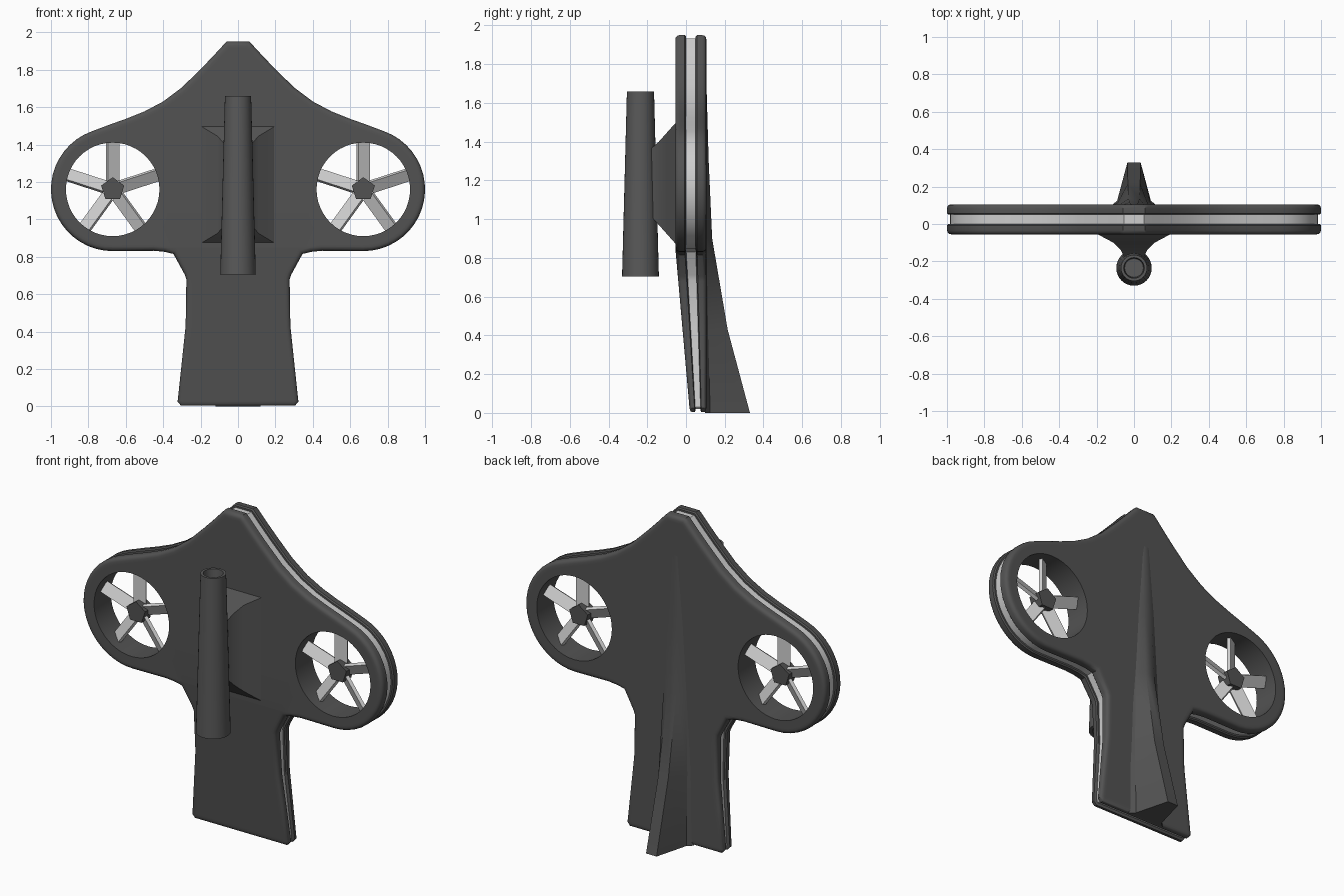
import bpy, bmesh, math
from mathutils import Matrix, Vector

if "Cube" in bpy.data.objects:
    bpy.data.objects.remove(bpy.data.objects["Cube"])


def material(name, v):
    m = bpy.data.materials.new(name)
    m.diffuse_color = (v, v, v, 1)
    m.use_nodes = True
    m.node_tree.nodes["Principled BSDF"].inputs["Base Color"].default_value = m.diffuse_color
    return m


DARK = material("dark grey", 0.085)
MID = material("tube grey", 0.1)
LIGHT = material("light grey", 0.62)
HOLE_X, HOLE_Z, HOLE_R = 0.67, 1.16, 0.25


def finish(bm, name, mats, angle=35):
    bmesh.ops.recalc_face_normals(bm, faces=bm.faces)
    me = bpy.data.meshes.new(name)
    bm.to_mesh(me)
    bm.free()
    for m in mats:
        me.materials.append(m)
    me.shade_smooth()
    me.set_sharp_from_angle(angle=math.radians(angle))
    ob = bpy.data.objects.new(name, me)
    bpy.context.collection.objects.link(ob)
    return ob


def bridge(bm, a, b, mat=0):
    n = len(a)
    for i in range(n):
        f = bm.faces.new((a[i], a[(i + 1) % n], b[(i + 1) % n], b[i]))
        f.material_index = mat


def loft(name, rings, mats, angle=35):
    bm = bmesh.new()
    loops = [[bm.verts.new(p) for p in r] for r in rings]
    for a, b in zip(loops, loops[1:]):
        bridge(bm, a, b)
    bm.faces.new(loops[0])
    bm.faces.new(loops[-1])
    return finish(bm, name, mats, angle)


# Body silhouette: right half from top to bottom, then mirrored
half = [(0.06, 1.95), (0.08, 1.93), (0.14, 1.865), (0.2, 1.803), (0.3, 1.705),
        (0.4, 1.63), (0.5, 1.577), (0.6, 1.537), (0.69, 1.505)]
half += [(HOLE_X + 0.33 * math.cos(math.radians(a)), HOLE_Z + 0.33 * math.sin(math.radians(a)))
         for a in range(70, -91, -8)]
half += [(0.45, 0.832), (0.39, 0.826), (0.345, 0.815), (0.285, 0.705), (0.276, 0.68),
         (0.28, 0.43), (0.298, 0.26), (0.323, 0.025), (0.305, 0.004)]
outline = half + [(-x, z) for x, z in reversed(half)]


def inset(points, d):
    out = []
    for i, p in enumerate(points):
        p, q, r = Vector(points[i - 1]), Vector(p), Vector(points[(i + 1) % len(points)])
        a, b = (q - p).normalized(), (r - q).normalized()
        n1, n2 = Vector((-a.y, a.x)), Vector((-b.y, b.x))
        out.append(q - (n1 + n2) * d / (1 + n1.dot(n2)))
    return out


def taper(co):
    # the stem gets thinner towards the bottom, the back stays flat
    t = min(1, max(0, (0.85 - co.z) / 0.85))
    co.y += (0.105 - co.y) * 0.47 * t


def slab(name, layers, mats, hole_mat=0):
    """layers: (inset, y) rings from one cap to the other"""
    bm = bmesh.new()
    loops = [[bm.verts.new((p[0], y, p[1])) for p in inset(outline, d)] for d, y in layers]
    for a, b in zip(loops, loops[1:]):
        bridge(bm, a, b)
    ends = [[loops[0]], [loops[-1]]]
    for s in (-1, 1):
        pair = []
        for k in (0, -1):
            ring = [bm.verts.new((s * HOLE_X + HOLE_R * math.cos(t * math.tau / 48), layers[k][1],
                                  HOLE_Z + HOLE_R * math.sin(t * math.tau / 48))) for t in range(48)]
            pair.append(ring)
            ends[k].append(ring)
        bridge(bm, pair[0], pair[1], hole_mat)
    for group in ends:
        edges = [bm.edges.get((r[i - 1], r[i])) for r in group for i in range(len(r))]
        bmesh.ops.triangle_fill(bm, edges=edges, use_beauty=True, normal=(0, -1, 0))
    bmesh.ops.bisect_plane(bm, geom=bm.verts[:] + bm.edges[:] + bm.faces[:],
                           plane_co=(0, 0, 0.85), plane_no=(0, 0, 1))
    for v in bm.verts:
        taper(v.co)
    return finish(bm, name, mats)


# Two rounded shells with a light strip between them
shell = [(0.03, 0.0), (0.007, 0.0), (0.0, -0.007), (0.0, -0.033), (0.003, -0.044),
         (0.01, -0.052), (0.021, -0.055), (0.035, -0.055)]
slab("front_shell", shell, [DARK])
slab("back_shell", [(d, 0.05 - y) for d, y in shell], [DARK])
slab("light_strip", [(0.017, -0.004), (0.017, 0.054)], [LIGHT, DARK], hole_mat=1)

# Rear fin, deepening and widening towards the bottom
rings = []
for z, wb, wt, tip in [(1.75, 0.025, 0.015, 0.1), (1.3, 0.055, 0.025, 0.117), (0.9, 0.075, 0.03, 0.135),
                       (0.43, 0.088, 0.033, 0.215), (0.0, 0.09, 0.035, 0.33)]:
    m = 0.1 + 0.1 * (tip - 0.1)
    right = [(wb * 1.35, 0.098), (wb, m + 0.002), (wt, tip + 0.004 if z > 1.5 else tip)]
    rings.append([(x, y, z) for x, y in right] + [(-x, y, z) for x, y in reversed(right)])
loft("rear_fin", rings, [DARK], 30)

# Flared bracket holding the tube
loft("tube_bracket", [[(-w, y, z0), (w, y, z0), (w, y, z1), (-w, y, z1)] for y, w, z0, z1 in
                      [(-0.05, 0.2, 0.87, 1.5), (-0.06, 0.185, 0.88, 1.49), (-0.1, 0.11, 0.925, 1.445),
                       (-0.14, 0.07, 0.97, 1.4), (-0.185, 0.05, 1.02, 1.36)]], [DARK], 30)

# Tapered tube with a shallow bore at each end
loft("front_tube", [[(r * math.cos(i * math.tau / 32), -0.235 + r * math.sin(i * math.tau / 32), z)
                     for i in range(32)] for r, z in
                    [(0.065, 0.75), (0.075, 0.705), (0.095, 0.705), (0.07, 1.66), (0.055, 1.66), (0.05, 1.6)]],
     [MID])

# Fans: five-sided hub with five pitched blades
for side, s in (("left", -1), ("right", 1)):
    centre = Matrix.Translation((s * HOLE_X, 0.025, HOLE_Z))
    hub = [[centre @ Vector((r * math.sin(i * math.tau / 5), y, r * math.cos(i * math.tau / 5)))
            for i in range(5)] for r, y in [(0.065, -0.04), (0.065, 0.04)]]
    loft(side + "_fan_hub", hub, [DARK])
    bm = bmesh.new()
    for i in range(5):
        place = (centre @ Matrix.Rotation(i * math.tau / 5, 4, 'Y') @ Matrix.Translation((0, 0, 0.15))
                 @ Matrix.Rotation(math.radians(30), 4, 'Z') @ Matrix.Diagonal((0.07, 0.02, 0.21, 1)))
        bmesh.ops.create_cube(bm, size=1, matrix=place)
    finish(bm, side + "_fan_blades", [LIGHT])
